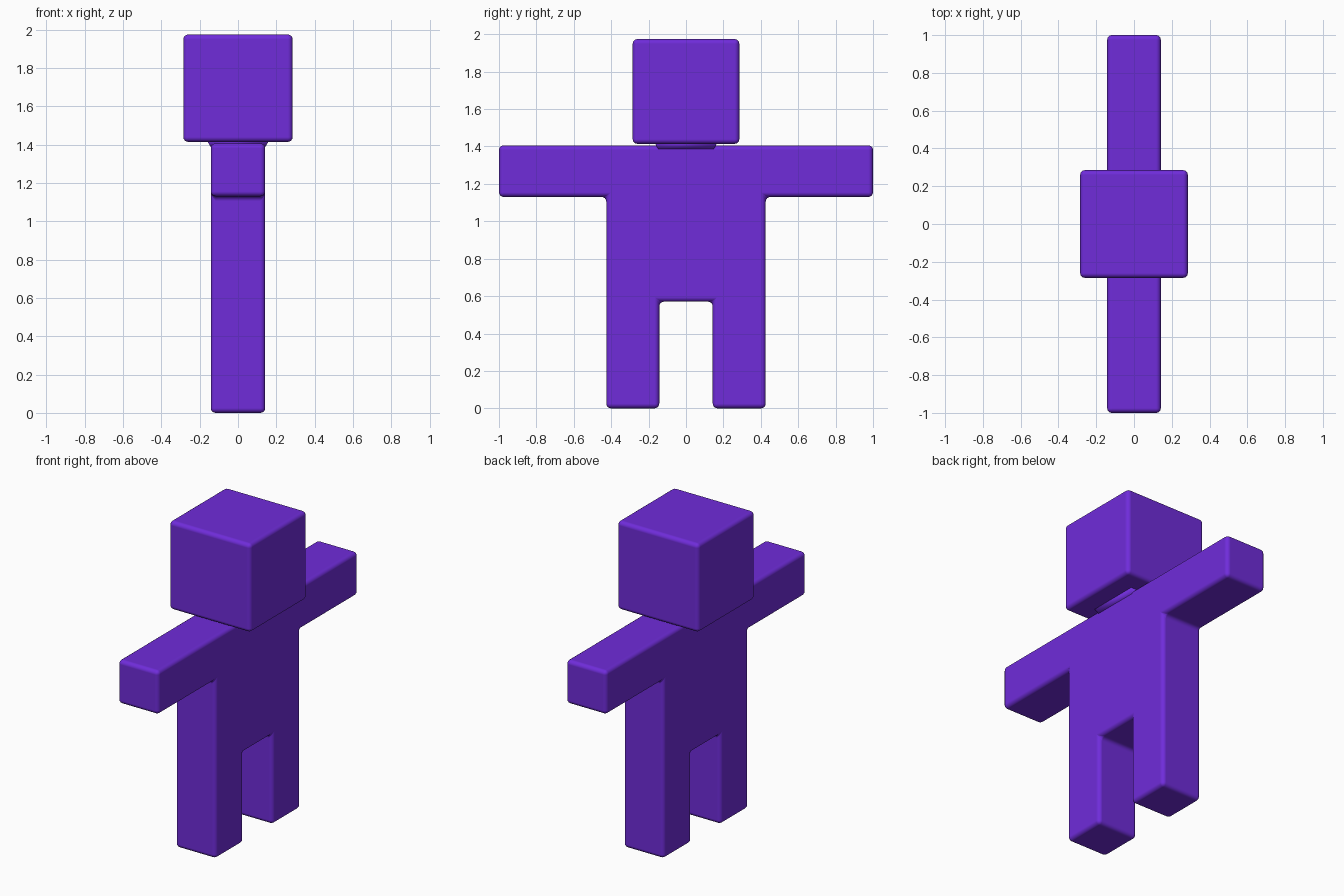
import bpy, bmesh

if "Cube" in bpy.data.objects:
    bpy.data.objects.remove(bpy.data.objects["Cube"])

purple = bpy.data.materials.new("purple")
purple.diffuse_color = (0.16, 0.025, 0.70, 1)
purple.use_nodes = True
purple.node_tree.nodes["Principled BSDF"].inputs["Base Color"].default_value = purple.diffuse_color


def finish(bm, name, width, segments=4):
    """Turn a bmesh into a softly bevelled, coloured object."""
    bmesh.ops.recalc_face_normals(bm, faces=bm.faces)
    me = bpy.data.meshes.new(name)
    bm.to_mesh(me)
    bm.free()
    me.materials.append(purple)
    me.shade_smooth()
    ob = bpy.data.objects.new(name, me)
    bpy.context.collection.objects.link(ob)
    if width:
        bevel = ob.modifiers.new("soft_edges", 'BEVEL')
        bevel.width = width
        bevel.segments = segments
        bevel.limit_method = 'ANGLE'
        bevel.harden_normals = True
    return ob


def loft(name, bottom, top, width):
    """Box from two (half x, half y, z) rectangles."""
    bm = bmesh.new()
    rings = [[bm.verts.new((sx * hx, sy * hy, z))
              for sx, sy in ((-1, -1), (1, -1), (1, 1), (-1, 1))]
             for hx, hy, z in (bottom, top)]
    for ring in rings:
        bm.faces.new(ring)
    for i in range(4):
        j = (i + 1) % 4
        bm.faces.new((rings[0][i], rings[0][j], rings[1][j], rings[1][i]))
    return finish(bm, name, width)


# Body: half outline of leg, torso and arm in (y, z), mirrored and extruded
half = [(0.143, 0.57), (0.143, 0), (0.426, 0), (0.426, 1.13),
        (1.0, 1.13), (1.0, 1.406)]
outline = half + [(-y, z) for y, z in reversed(half)]
bm = bmesh.new()
face = bm.faces.new([bm.verts.new((-0.142, y, z)) for y, z in outline])
ext = bmesh.ops.extrude_face_region(bm, geom=[face], use_keep_orig=True)
bmesh.ops.translate(bm, vec=(0.284, 0, 0),
                    verts=[v for v in ext["geom"] if isinstance(v, bmesh.types.BMVert)])
finish(bm, "body", 0.025)

# Head: large cube
loft("head", (0.285, 0.285, 1.414), (0.285, 0.285, 1.974), 0.025)

# Neck: short flared join between shoulders and head
loft("neck", (0.138, 0.145, 1.38), (0.165, 0.17, 1.425), 0)
